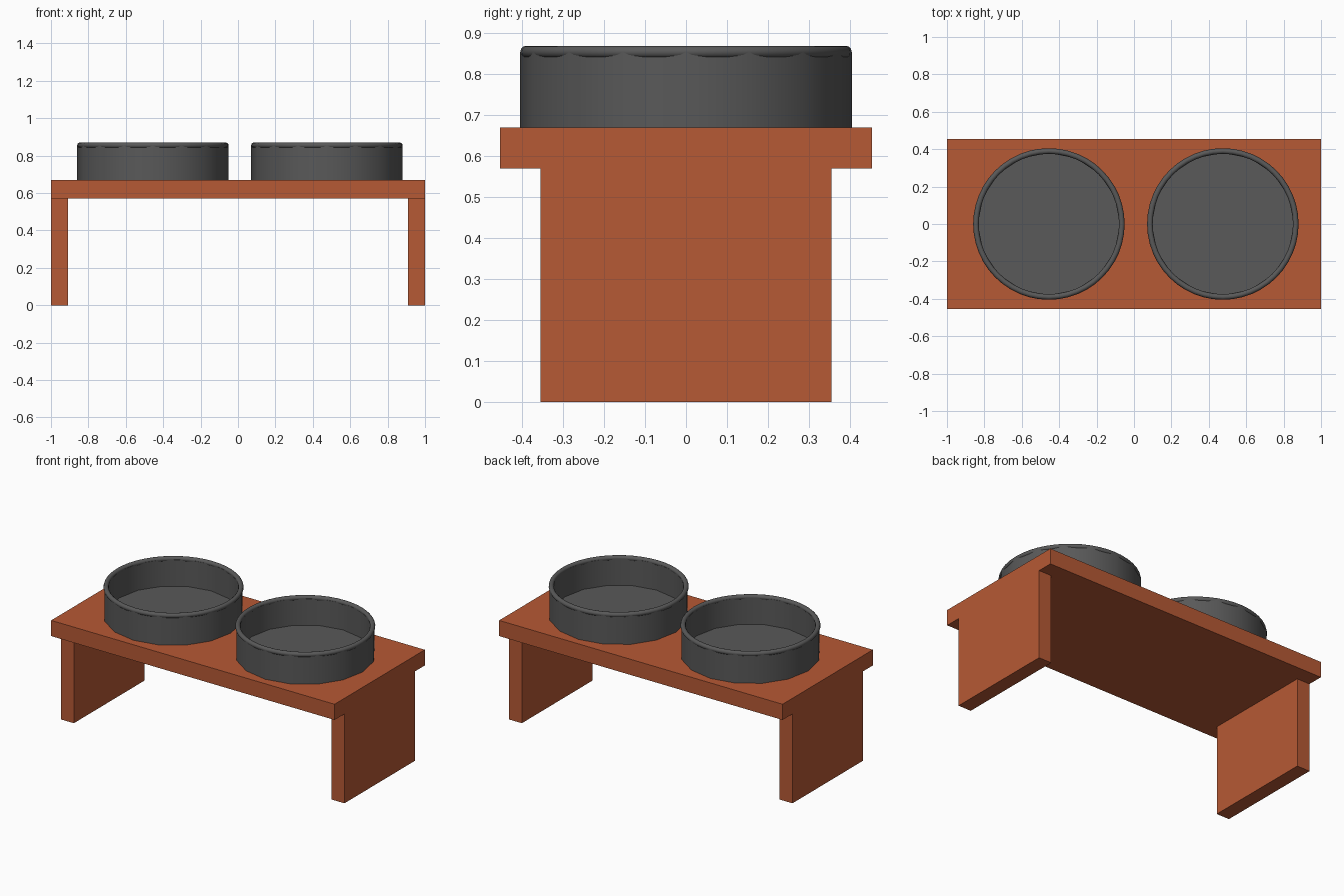
import bpy, bmesh, math

if "Cube" in bpy.data.objects:
    bpy.data.objects.remove(bpy.data.objects["Cube"])


def material(name, color):
    m = bpy.data.materials.new(name)
    m.diffuse_color = color
    m.use_nodes = True
    m.node_tree.nodes["Principled BSDF"].inputs["Base Color"].default_value = m.diffuse_color
    return m


wood = material("wood", (0.47, 0.10, 0.035, 1))
metal = material("dark_metal", (0.10, 0.10, 0.10, 1))


def box(name, lo, hi):
    bpy.ops.mesh.primitive_cube_add(size=1, location=[(a + b) / 2 for a, b in zip(lo, hi)])
    o = bpy.context.object
    o.name = name
    o.scale = [b - a for a, b in zip(lo, hi)]
    bpy.ops.object.transform_apply(location=False, rotation=False, scale=True)
    o.data.materials.append(wood)


def bowl(name, x, sides=16):
    # closed cross-section revolved around the bowl's axis
    profile = [(0, 0.67), (0.405, 0.67), (0.405, 0.855), (0.38, 0.855), (0.38, 0.685), (0, 0.685)]
    bm = bmesh.new()
    vs = [bm.verts.new((r, 0, z)) for r, z in profile]
    edges = [bm.edges.new(p) for p in zip(vs, vs[1:])]
    bmesh.ops.spin(bm, geom=vs + edges, cent=(0, 0, 0), axis=(0, 0, 1),
                   angle=2 * math.pi, steps=sides, use_merge=True)
    bmesh.ops.remove_doubles(bm, verts=bm.verts, dist=1e-5)
    bmesh.ops.recalc_face_normals(bm, faces=bm.faces)
    me = bpy.data.meshes.new(name)
    bm.to_mesh(me)
    bm.free()
    me.materials.append(metal)
    o = bpy.data.objects.new(name, me)
    o.location.x = x
    bpy.context.collection.objects.link(o)
    bpy.ops.object.select_all(action='DESELECT')
    o.select_set(True)
    bpy.context.view_layer.objects.active = o
    bpy.ops.object.shade_smooth_by_angle(angle=math.radians(35))

    # rounded rim
    bpy.ops.mesh.primitive_torus_add(major_radius=0.39, minor_radius=0.015, major_segments=48,
                                     minor_segments=12, location=(x, 0, 0.855))
    rim = bpy.context.object
    rim.name = name + "_rim"
    rim.data.materials.append(metal)
    bpy.ops.object.shade_smooth_by_angle(angle=math.radians(35))


# stand
box("stand_top", (-1, -0.455, 0.57), (1, 0.455, 0.67))
box("left_leg", (-1, -0.355, 0), (-0.91, 0.355, 0.57))
box("right_leg", (0.91, -0.355, 0), (1, 0.355, 0.57))

# feeding bowls
bowl("left_bowl", -0.455)
bowl("right_bowl", 0.475)
